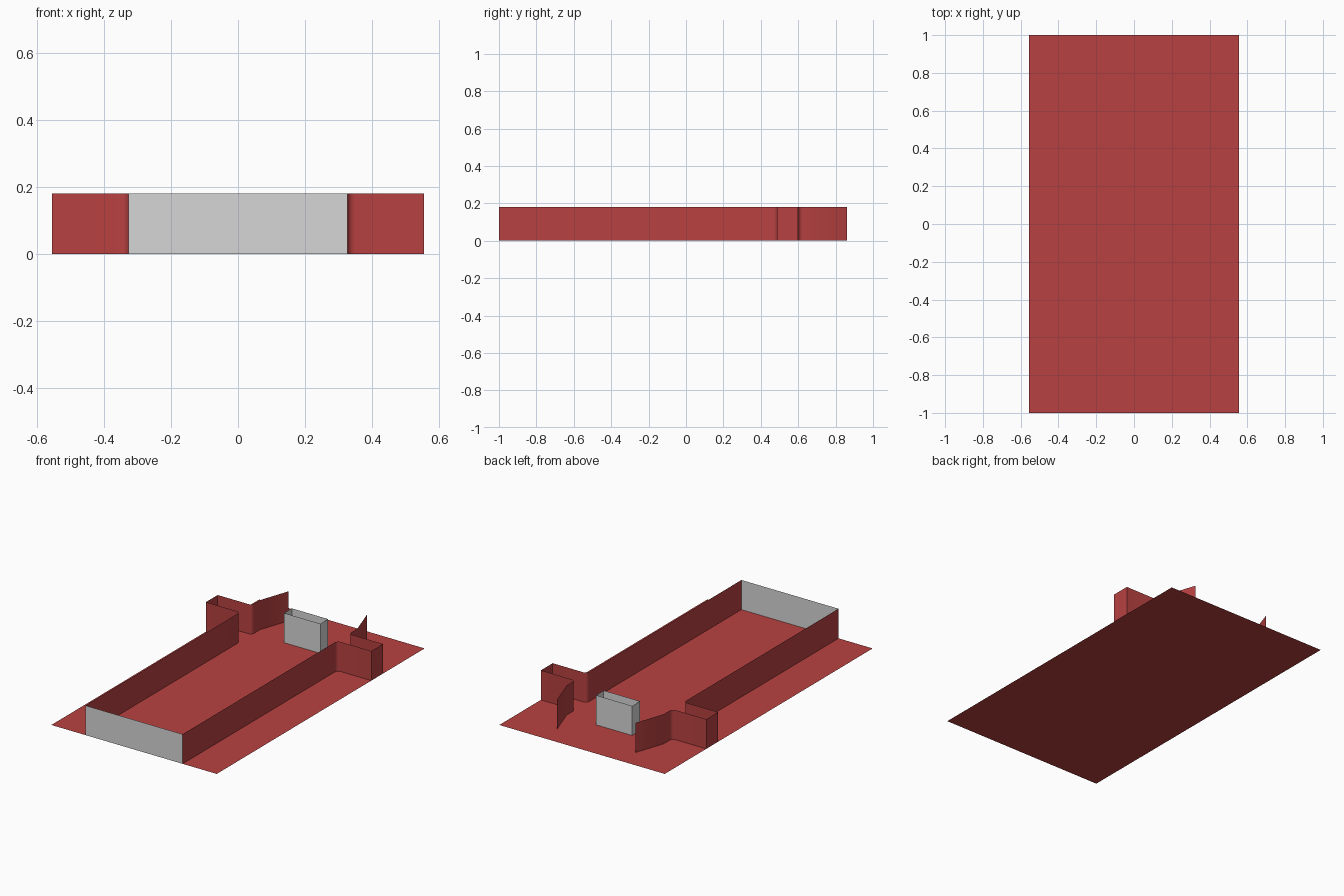
import bpy
import bmesh
import math

if "Cube" in bpy.data.objects:
    bpy.data.objects.remove(bpy.data.objects["Cube"])

H = 0.18            # wall height
HW = 0.557          # half width of the base and reach of the pockets
LANE = 0.327        # half width of the channel
R = 0.024           # fillet radius at the pocket mouths


def material(name, rgb):
    m = bpy.data.materials.new(name)
    m.diffuse_color = (*rgb, 1.0)
    m.use_nodes = True
    m.node_tree.nodes["Principled BSDF"].inputs["Base Color"].default_value = m.diffuse_color
    return m


red = material("brick_red", (0.48, 0.053, 0.053))
gray = material("light_gray", (0.67, 0.67, 0.67))


def make_object(name, bm, mat):
    me = bpy.data.meshes.new(name)
    bm.to_mesh(me)
    bm.free()
    ob = bpy.data.objects.new(name, me)
    me.materials.append(mat)
    bpy.context.collection.objects.link(ob)
    return ob


def ribbon(name, pts, mat, closed=False, smooth=False):
    """Upright sheet of height H following a ground path."""
    bm = bmesh.new()
    lo = [bm.verts.new((x, y, 0)) for x, y in pts]
    hi = [bm.verts.new((x, y, H)) for x, y in pts]
    n = len(pts)
    for i in range(n if closed else n - 1):
        j = (i + 1) % n
        bm.faces.new((lo[i], lo[j], hi[j], hi[i]))
    ob = make_object(name, bm, mat)
    if smooth:
        bpy.ops.object.select_all(action='DESELECT')
        bpy.context.view_layer.objects.active = ob
        ob.select_set(True)
        bpy.ops.object.shade_smooth_by_angle(angle=math.radians(30))
        ob.select_set(False)
    return ob


def arc(cx, cy, r, a0, a1, n=6):
    return [(cx + r * math.cos(math.radians(a0 + (a1 - a0) * i / n)),
             cy + r * math.sin(math.radians(a0 + (a1 - a0) * i / n)))
            for i in range(n + 1)]


# Base sheet
bm = bmesh.new()
bm.faces.new([bm.verts.new((x, y, 0))
              for x, y in ((-HW, -1), (HW, -1), (HW, 1), (-HW, 1))])
make_object("base_sheet", bm, red)

# Side wall: long run, side pocket with filleted mouth, angled tail
path = [(LANE, -1.0)]
path += arc(LANE + R, 0.487 - R, R, 180, 90)
path += [(HW, 0.487), (HW, 0.6)]
path += arc(LANE + R, 0.6 + R, R, 270, 180)
path += [(LANE, 0.68), (0.265, 0.862)]
ribbon("right_wall", path, red, smooth=True)
ribbon("left_wall", [(-x, y) for x, y in reversed(path)], red, smooth=True)

# Front end wall
ribbon("front_wall", [(-LANE, -1.0), (LANE, -1.0)], gray)

# Open-topped centre block
ribbon("center_block", [(-0.122, 0.617), (0.122, 0.617),
                        (0.122, 0.692), (-0.122, 0.692)], gray, closed=True)
